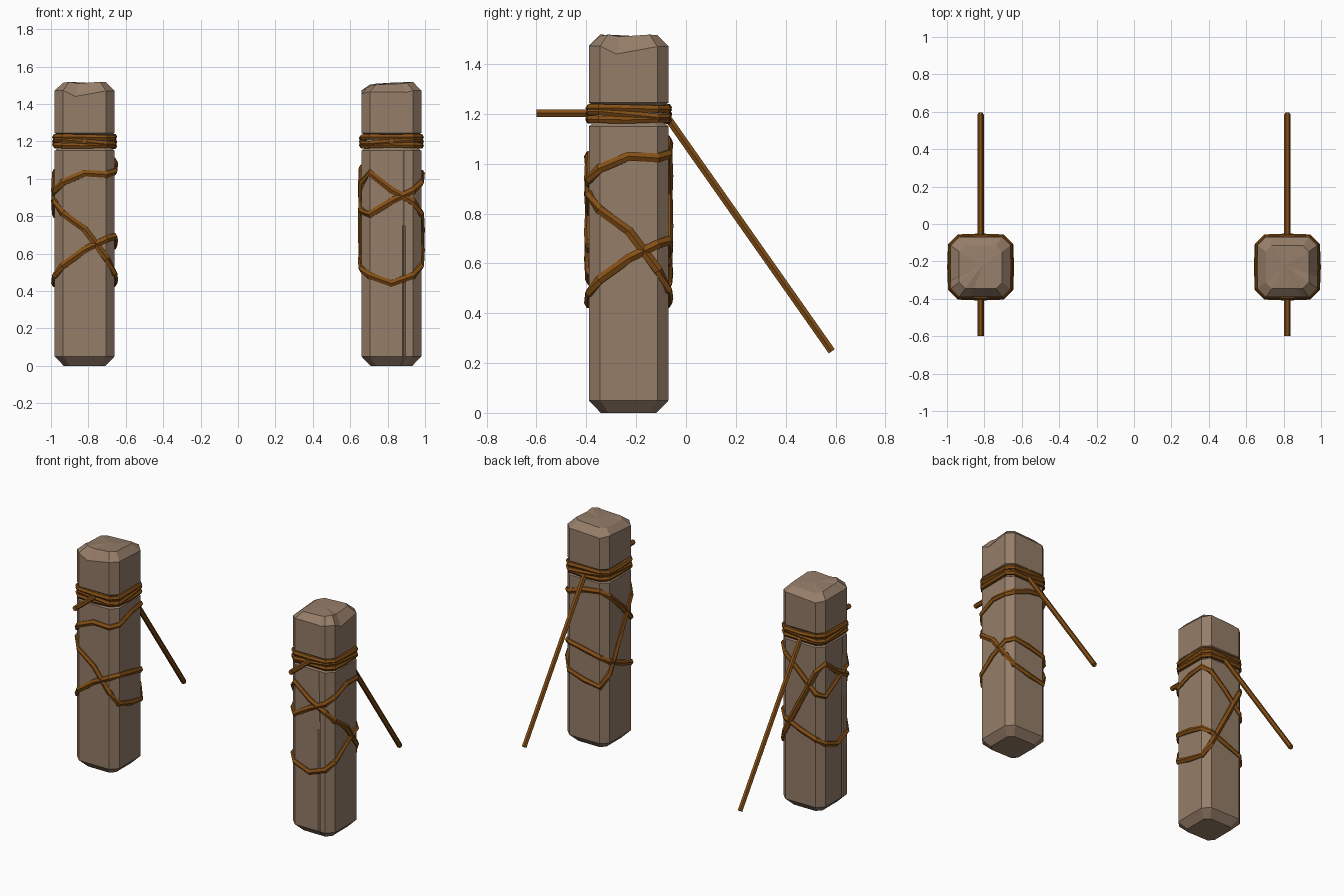
import bpy, bmesh, math
from mathutils import Vector

if "Cube" in bpy.data.objects:
    bpy.data.objects.remove(bpy.data.objects["Cube"])


def material(name, rgb):
    m = bpy.data.materials.new(name)
    m.diffuse_color = (*rgb, 1)
    m.use_nodes = True
    m.node_tree.nodes["Principled BSDF"].inputs["Base Color"].default_value = m.diffuse_color
    return m


WOOD = material("weathered wood", (0.30, 0.205, 0.14))
ROPE = material("brown rope", (0.23, 0.078, 0.008))


def add_object(name, bm, mat, loc, turn):
    bmesh.ops.recalc_face_normals(bm, faces=bm.faces)
    me = bpy.data.meshes.new(name)
    bm.to_mesh(me)
    bm.free()
    me.materials.append(mat)
    ob = bpy.data.objects.new(name, me)
    ob.location = loc
    ob.rotation_euler.z = turn
    bpy.context.collection.objects.link(ob)
    return ob


def post(name, loc, turn):
    # Chamfered square outline, with a chip on the front and a crack on one side
    outline = [(-.115, -.16), (-.05, -.16), (.115, -.16), (.16, -.115),
               (.16, .115), (.115, .16), (-.115, .16), (-.16, .115),
               (-.16, -.06), (-.16, -.068), (-.16, -.076), (-.16, -.115)]
    crack = 9
    flat = [0] * 12
    chip = [.012, -.02, .01, .01, .0, .012, -.005, .005, .005, .005, .0, .012]
    crown = [.01, .002, .01, .008, .0, -.005, -.012, -.005, .0, .0, .0, .005]
    # height, scale, height offsets, crack depth
    rings = [(0, .70, flat, 0), (.05, 1, flat, .012), (.75, 1, flat, .01),
             (1.15, 1, flat, 0), (1.17, .83, flat, 0), (1.225, .83, flat, 0),
             (1.245, 1, flat, 0), (1.46, 1, chip, 0), (1.508, .72, crown, 0)]
    bm = bmesh.new()
    loops = []
    for z, s, dz, depth in rings:
        loops.append([bm.verts.new((x * s + (depth if i == crack else 0), y * s, z + dz[i]))
                      for i, (x, y) in enumerate(outline)])
    for a, b in zip(loops, loops[1:]):
        for i in range(12):
            j = (i + 1) % 12
            bm.faces.new((a[i], a[j], b[j], b[i]))
    bm.faces.new(loops[0][::-1])
    top = bm.verts.new((.01, .01, 1.513))
    for i in range(12):
        bm.faces.new((loops[-1][i], loops[-1][(i + 1) % 12], top))
    add_object(name, bm, WOOD, loc, turn)


def tube(name, pts, r, loc, turn=0, closed=False, sides=6):
    # Low-sided rope swept along a path
    pts = [Vector(p) for p in pts]
    n = len(pts)
    bm = bmesh.new()
    rings = []
    for i, p in enumerate(pts):
        a = pts[i - 1] if closed or i else p
        b = pts[(i + 1) % n] if closed or i < n - 1 else p
        t = (b - a).normalized()
        side = t.cross(Vector((0, 0, 1))).normalized()
        up = side.cross(t)
        rings.append([bm.verts.new(p + r * (side * math.cos(k * math.tau / sides)
                                            + up * math.sin(k * math.tau / sides)))
                      for k in range(sides)])
    for i in range(n if closed else n - 1):
        a, b = rings[i], rings[(i + 1) % n]
        for k in range(sides):
            m = (k + 1) % sides
            bm.faces.new((a[k], a[m], b[m], b[k]))
    if not closed:
        bm.faces.new(rings[0])
        bm.faces.new(rings[-1])
    add_object(name, bm, ROPE, loc, turn)


def wrap_path(zs, half):
    # zs alternates corner and mid-face heights: front-left, front, front-right, right ...
    pts = []
    for f in range(4):
        c, s = [(1, 0), (0, 1), (-1, 0), (0, -1)][f]
        z0, zm, z1 = zs[2 * f], zs[2 * f + 1], zs[(2 * f + 2) % 8]
        for u, h, z in ((-.117, half, z0 + .28 * (zm - z0)), (0, half + .004, zm),
                        (.117, half, z1 + .28 * (zm - z1))):
            pts.append((u * c + h * s, u * s - h * c, z))
    return pts


# Loose loops around the shaft, and tight wraps in the notch
LOOSE = [(.96, 1.03, 1.02, 1.08, 1.10, .95, .78, .88),
         (.85, .73, .51, .46, .43, .75, 1.07, .94),
         (.50, .62, .70, .67, .63, .56, .50, .44)]
TIGHT = [(1.225, 1.222, 1.218, 1.225, 1.222, 1.216, 1.225, 1.222),
         (1.178, 1.176, 1.182, 1.174, 1.178, 1.18, 1.176, 1.182),
         (1.215, 1.198, 1.180, 1.196, 1.215, 1.2, 1.183, 1.198)]

for label, x, turn in (("left", -.82, 0), ("right", .82, math.pi / 2)):
    loc = (x, -.23, 0)
    post(label + "_post", loc, turn)
    for i, zs in enumerate(LOOSE):
        tube(f"{label}_loose_rope_{i + 1}", wrap_path(zs, .154), .021, loc, turn, True)
    for i, zs in enumerate(TIGHT):
        tube(f"{label}_tight_rope_{i + 1}", wrap_path(zs, .153), .017, loc, turn, True)
    # Straight ropes leading forward and down to the back
    tube(label + "_front_rope", [(x, -.6, 1.203), (x, -.36, 1.203)], .017, (0, 0, 0))
    tube(label + "_stay_rope", [(x, -.085, 1.2), (x, .585, .247)], .017, (0, 0, 0))
